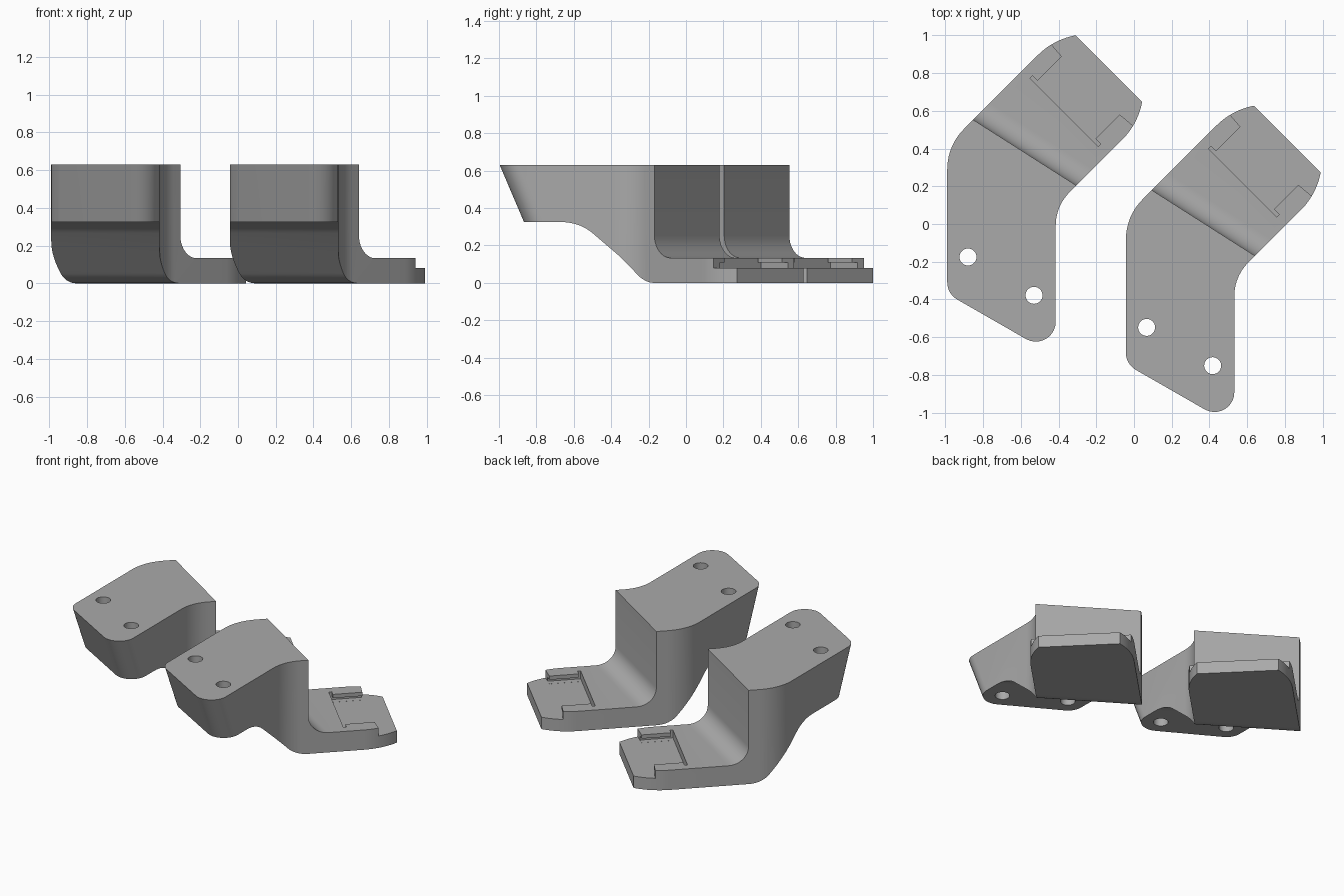
import bpy, bmesh, math
from mathutils import Vector

if "Cube" in bpy.data.objects:
    bpy.data.objects.remove(bpy.data.objects["Cube"])

TOP, PLATE, LEDGE = 0.63, 0.133, 0.08   # main heights
R2 = math.sqrt(2)


def dt(d, t):
    """Plate coordinates: d across the plate, t along it (45 degrees)."""
    return ((t - d) / R2, (t + d) / R2)


def rounded(corners, steps=10):
    """Polygon points from (x, y, radius) corners with filleted corners."""
    out, n = [], len(corners)
    for i, (x, y, r) in enumerate(corners):
        p = Vector((x, y))
        if r == 0:
            out.append(p)
            continue
        a = (Vector(corners[i - 1][:2]) - p).normalized()
        b = (Vector(corners[(i + 1) % n][:2]) - p).normalized()
        half = a.angle(b) / 2
        centre = p + (a + b).normalized() * (r / math.sin(half))
        start = p + a * (r / math.tan(half)) - centre
        end = p + b * (r / math.tan(half)) - centre
        turn = start.angle_signed(end)
        for k in range(steps + 1):
            f = -turn * k / steps
            c, s = math.cos(f), math.sin(f)
            out.append(centre + Vector((c * start.x - s * start.y,
                                        s * start.x + c * start.y)))
    return out


def prism(name, lower, upper):
    """Closed solid between two matching loops of 3D points."""
    bm = bmesh.new()
    lo = [bm.verts.new(p) for p in lower]
    hi = [bm.verts.new(p) for p in upper]
    bm.faces.new(lo)
    bm.faces.new(hi)
    for i in range(len(lo)):
        j = (i + 1) % len(lo)
        bm.faces.new((lo[i], lo[j], hi[j], hi[i]))
    bmesh.ops.recalc_face_normals(bm, faces=bm.faces)
    mesh = bpy.data.meshes.new(name)
    bm.to_mesh(mesh)
    bm.free()
    ob = bpy.data.objects.new(name, mesh)
    bpy.context.collection.objects.link(ob)
    return ob


def upright(name, pts, z0, z1):
    return prism(name, [(p[0], p[1], z0) for p in pts], [(p[0], p[1], z1) for p in pts])


def combine(ob, tool, operation):
    mod = ob.modifiers.new("cut", 'BOOLEAN')
    mod.operation, mod.solver, mod.object = operation, 'EXACT', tool
    bpy.context.view_layer.objects.active = ob
    bpy.ops.object.modifier_apply(modifier=mod.name)
    bpy.data.objects.remove(tool)


# Plan outline; the front nose leans back toward its underside
plan = rounded([
    (-0.99, -0.37, 0.105), (-0.415, -0.70, 0.105), (-0.415, 0.095, 0.25),
    (0.018, 0.527, 0.38), (0.043, 0.647, 0), (-0.31, 1.0, 0),
    (-0.43, 0.975, 0.38), (-0.99, 0.415, 0.3)])
lean = 0.13 / 0.305
bottom = -0.1
bracket = prism(
    "left_bracket",
    [(p.x, p.y + (lean * (TOP - bottom) if p.y < -0.2 else 0), bottom) for p in plan],
    [(p.x, p.y, TOP) for p in plan])

# Side profile (distance along, height), swept parallel to the step
side = rounded([
    (-2, 0.325, 0), (-0.388, 0.325, 0.2), (-0.068, 0, 0.17), (2, 0, 0),
    (2, PLATE, 0), (0.008, PLATE, 0.12), (0.008, 1, 0), (-2, 1, 0)])
angle = math.radians(32.5)
along = Vector((math.sin(angle), math.cos(angle), 0))
across = Vector((math.cos(angle), -math.sin(angle), 0))
combine(bracket, prism(
    "profile",
    [along * p.x - across * 3 + Vector((0, 0, p.y)) for p in side],
    [along * p.x + across * 3 + Vector((0, 0, p.y)) for p in side]), 'INTERSECT')

# Recess with a cross slit at its inner end, open toward the back
recess = [(0.937, 0.156), (0.937, 0.175), (0.898, 0.175), (0.898, 0.357),
          (1.2, 0.38), (1.2, 0.8), (0.2, 0.8), (0.2, 0.38),
          (0.463, 0.357), (0.463, 0.175), (0.424, 0.175), (0.424, 0.156)]
combine(bracket, upright("recess", [dt(*p) for p in recess], LEDGE, 0.4), 'DIFFERENCE')

# Undercut groove beneath the two side lips
groove = [(0.937, 0.1565), (0.937, 0.7), (0.424, 0.7), (0.424, 0.1565)]
combine(bracket, upright("groove", [dt(*p) for p in groove], LEDGE + 0.0005, 0.108), 'DIFFERENCE')

# Two vertical screw holes
for x, y in [(-0.88, -0.175), (-0.53, -0.378)]:
    ring = [(x + 0.045 * math.cos(k * math.tau / 32), y + 0.045 * math.sin(k * math.tau / 32))
            for k in range(32)]
    combine(bracket, upright("hole", ring, -0.2, 1), 'DIFFERENCE')

grey = bpy.data.materials.new("mid grey")
grey.diffuse_color = (0.4, 0.4, 0.4, 1)
grey.use_nodes = True
grey.node_tree.nodes["Principled BSDF"].inputs["Base Color"].default_value = grey.diffuse_color
bracket.data.materials.clear()
bracket.data.materials.append(grey)
for poly in bracket.data.polygons:
    poly.material_index = 0

bpy.ops.object.select_all(action='DESELECT')
bracket.select_set(True)
bpy.context.view_layer.objects.active = bracket
bpy.ops.object.shade_smooth_by_angle(angle=math.radians(25))

# Second identical bracket
twin = bracket.copy()
twin.name = "right_bracket"
twin.location = (0.947, -0.373, 0)
bpy.context.collection.objects.link(twin)
